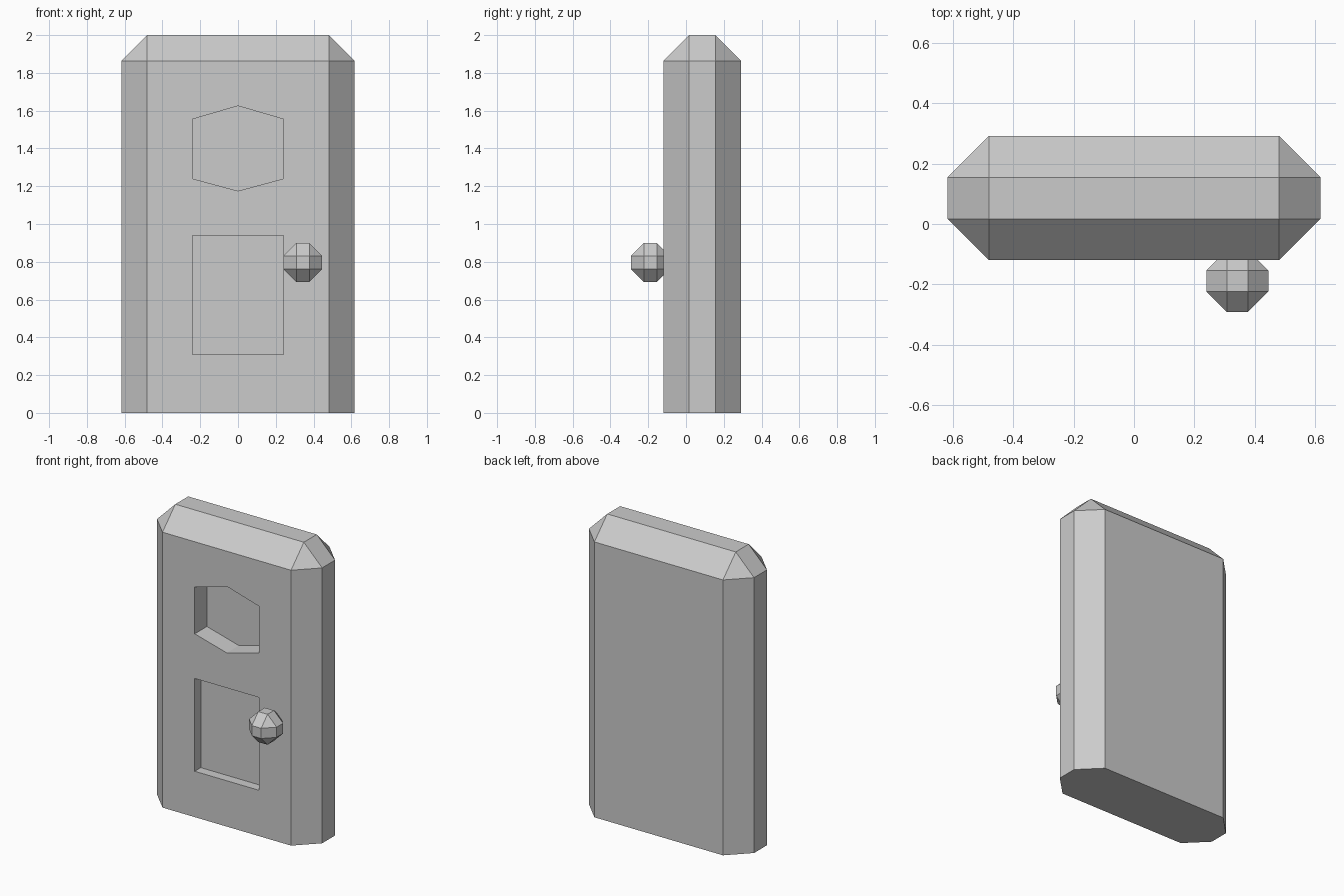
import bpy, bmesh
from mathutils import Vector

if "Cube" in bpy.data.objects:
    bpy.data.objects.remove(bpy.data.objects["Cube"], do_unlink=True)

# Single plain grey
grey = bpy.data.materials.new("plain_grey")
grey.use_nodes = True
colour = (0.6, 0.6, 0.6, 1)
grey.diffuse_color = colour
grey.node_tree.nodes["Principled BSDF"].inputs["Base Color"].default_value = colour


def add_object(name, bm):
    bmesh.ops.recalc_face_normals(bm, faces=bm.faces)
    mesh = bpy.data.meshes.new(name)
    bm.to_mesh(mesh)
    bm.free()
    mesh.materials.append(grey)
    obj = bpy.data.objects.new(name, mesh)
    bpy.context.scene.collection.objects.link(obj)
    return obj


def chamfered_box(name, centre, size, chamfer, keep_base=False):
    """Box with flat chamfers; keep_base leaves the bottom rim sharp."""
    bm = bmesh.new()
    bmesh.ops.create_cube(bm, size=1)
    bmesh.ops.scale(bm, vec=size, verts=bm.verts)
    edges = [e for e in bm.edges
             if not (keep_base and all(v.co.z < 0 for v in e.verts))]
    bmesh.ops.bevel(bm, geom=edges, offset=chamfer, offset_type='OFFSET',
                    segments=1, profile=0.5, affect='EDGES')
    bmesh.ops.translate(bm, vec=centre, verts=bm.verts)
    return add_object(name, bm)


def cut_recess(target, name, outline, depth):
    """Sink an x/z outline into the front face."""
    bm = bmesh.new()
    face = bm.faces.new([bm.verts.new((x, FRONT - 0.1, z)) for x, z in outline])
    moved = bmesh.ops.extrude_face_region(bm, geom=[face])["geom"]
    bmesh.ops.translate(bm, vec=Vector((0, depth + 0.1, 0)),
                        verts=[v for v in moved if isinstance(v, bmesh.types.BMVert)])
    cutter = add_object(name, bm)
    cutter.hide_render = True
    mod = target.modifiers.new(name, 'BOOLEAN')
    mod.operation = 'DIFFERENCE'
    mod.solver = 'EXACT'
    mod.object = cutter
    bpy.context.view_layer.objects.active = target
    bpy.ops.object.modifier_apply(modifier=mod.name)
    bpy.data.objects.remove(cutter, do_unlink=True)


FRONT, BACK = -0.12, 0.292
HALF = 0.24

# Thick slab with chamfered sides and top
door = chamfered_box("door_slab", (0, (FRONT + BACK) / 2, 1),
                     (1.236, BACK - FRONT, 2), 0.137, keep_base=True)

# Six-sided window recess and shallower lower panel
cut_recess(door, "window_recess",
           [(-HALF, 1.24), (0, 1.175), (HALF, 1.24),
            (HALF, 1.555), (0, 1.625), (-HALF, 1.555)], 0.13)
cut_recess(door, "panel_recess",
           [(-HALF, 0.31), (HALF, 0.31), (HALF, 0.938), (-HALF, 0.938)], 0.065)

# Faceted knob, partly sunk into the front
chamfered_box("door_knob", (0.343, -0.189, 0.797), (0.206, 0.206, 0.206), 0.0685)
